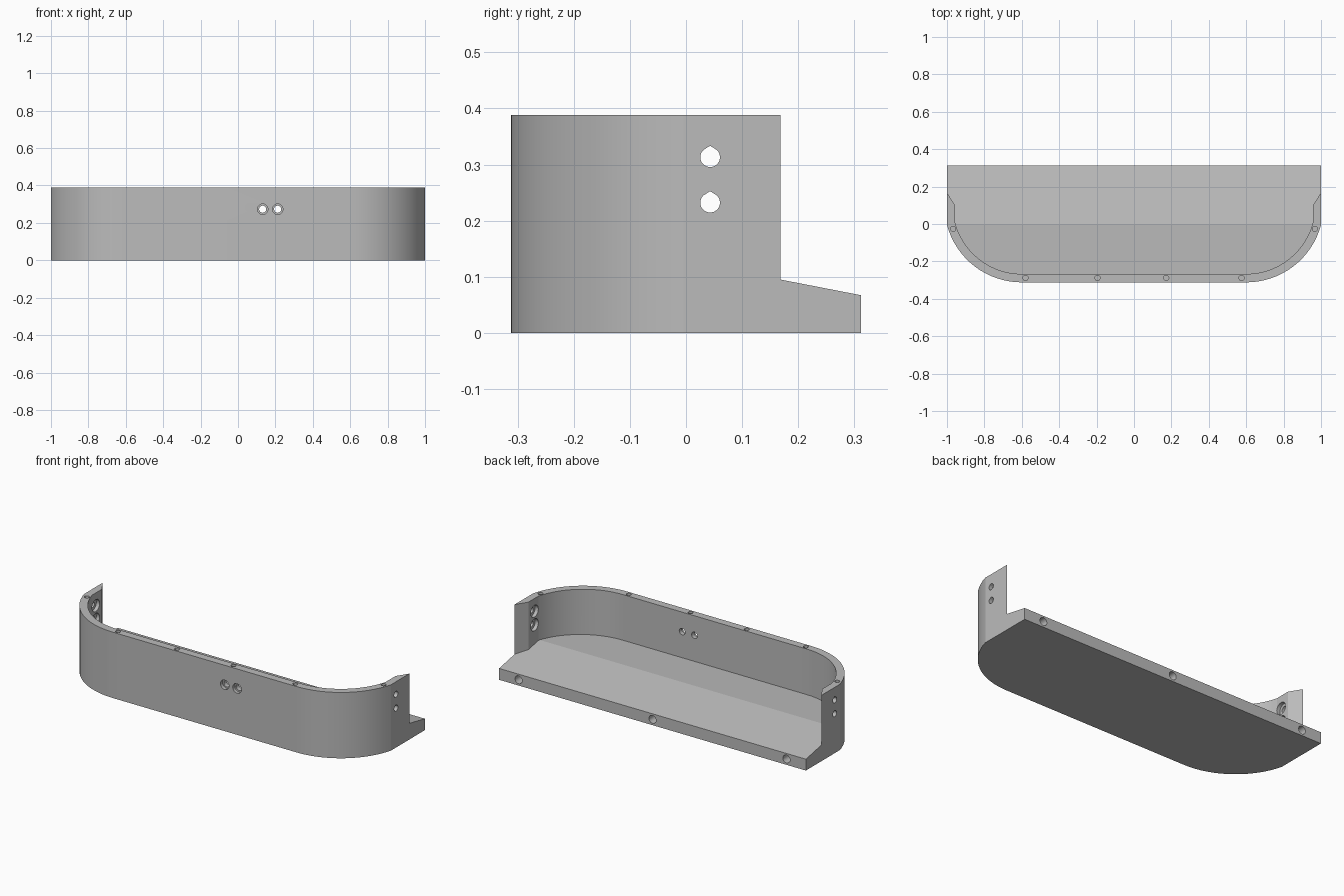
import bpy, bmesh, math

if "Cube" in bpy.data.objects:
    bpy.data.objects.remove(bpy.data.objects["Cube"])

gray = bpy.data.materials.new("light_gray")
gray.diffuse_color = (0.5, 0.5, 0.5, 1)
gray.use_nodes = True
gray.node_tree.nodes["Principled BSDF"].inputs["Base Color"].default_value = gray.diffuse_color


def prism(name, pts, lo, hi, axis):
    """Extrude a closed 2D outline along an axis: z uses (x,y), x uses (y,z), y uses (x,z)."""
    place = {"z": lambda u, v, w: (u, v, w),
             "x": lambda u, v, w: (w, u, v),
             "y": lambda u, v, w: (u, w, v)}[axis]
    bm = bmesh.new()
    n = len(pts)
    a = [bm.verts.new(place(u, v, lo)) for u, v in pts]
    b = [bm.verts.new(place(u, v, hi)) for u, v in pts]
    bm.faces.new(a)
    bm.faces.new(b)
    for i in range(n):
        j = (i + 1) % n
        bm.faces.new((a[i], a[j], b[j], b[i]))
    bmesh.ops.recalc_face_normals(bm, faces=bm.faces)
    me = bpy.data.meshes.new(name)
    bm.to_mesh(me)
    bm.free()
    me.materials.append(gray)
    ob = bpy.data.objects.new(name, me)
    bpy.context.collection.objects.link(ob)
    return ob


def boolean(target, tool, op="DIFFERENCE"):
    m = target.modifiers.new("cut", "BOOLEAN")
    m.operation = op
    m.solver = "EXACT"
    m.object = tool
    bpy.context.view_layer.objects.active = target
    bpy.ops.object.modifier_apply(modifier=m.name)
    bpy.data.objects.remove(tool)


def circle(u, v, r, n=40):
    return [(u + r * math.cos(2 * math.pi * i / n), v + r * math.sin(2 * math.pi * i / n))
            for i in range(n)]


def teardrop(u, v, r):
    # round hole with a pointed roof
    pts = []
    for i in range(33):
        t = math.radians(130 + 280 * i / 32)
        pts.append((u + r * math.cos(t), v + r * math.sin(t)))
    return pts + [(u, v + r * 1.17)]


def corner(r, x_end, n=16):
    # rounded front corner, from the straight front out to x_end
    end = math.asin((x_end - 0.6) / r)
    return [(0.6 + r * math.sin(end * i / n), 0.102 - r * math.cos(end * i / n))
            for i in range(n + 1)]


def mirrored(half):
    return half + [(-x, y) for x, y in reversed(half)]


# Tray body: outer plan
body = prism("tray_body", mirrored(corner(0.414, 1.0) + [(1.0, 0.312)]), 0, 0.388, "z")

# Cavity: inner plan with tapered wall ends, limited below by the sloped floor
inner = corner(0.369, 0.957) + [(0.957, 0.1), (1.0, 0.168), (1.1, 0.168), (1.1, 0.5)]
cavity = prism("cavity", mirrored(inner), 0.01, 0.6, "z")
floor = [(-0.5, 0.112), (0.0, 0.1277), (0.5, 0.0305), (0.5, 0.55), (-0.5, 0.55)]
boolean(cavity, prism("floor_limit", floor, -1.3, 1.3, "x"), "INTERSECT")
boolean(body, cavity)

# Side wall holes: teardrop through, wide recess inside
for z in (0.313, 0.232):
    boolean(body, prism("side_hole", teardrop(0.043, z, 0.0175), -1.2, 1.2, "x"))
    boolean(body, prism("side_recess", circle(0.043, z, 0.035), -0.978, 0.978, "x"))

# Front wall holes with shallow counterbore
for x in (0.132, 0.212):
    boolean(body, prism("front_hole", circle(x, 0.273, 0.019), -0.5, -0.15, "y"))
    boolean(body, prism("front_recess", circle(x, 0.273, 0.028), -0.5, -0.293, "y"))

# Blind holes in the top rim
for x, y in ((-0.967, -0.026), (0.967, -0.026), (-0.58, -0.288),
             (-0.195, -0.288), (0.172, -0.288), (0.575, -0.288)):
    boolean(body, prism("rim_hole", circle(x, y, 0.014), 0.33, 0.5, "z"))

# Blind holes in the back edge
for x in (-0.873, 0.0, 0.873):
    boolean(body, prism("back_hole", circle(x, 0.034, 0.023), 0.23, 0.5, "y"))

# Smooth curves, crisp edges
bpy.ops.object.select_all(action="DESELECT")
body.select_set(True)
bpy.context.view_layer.objects.active = body
bpy.ops.object.shade_smooth_by_angle(angle=math.radians(10))
